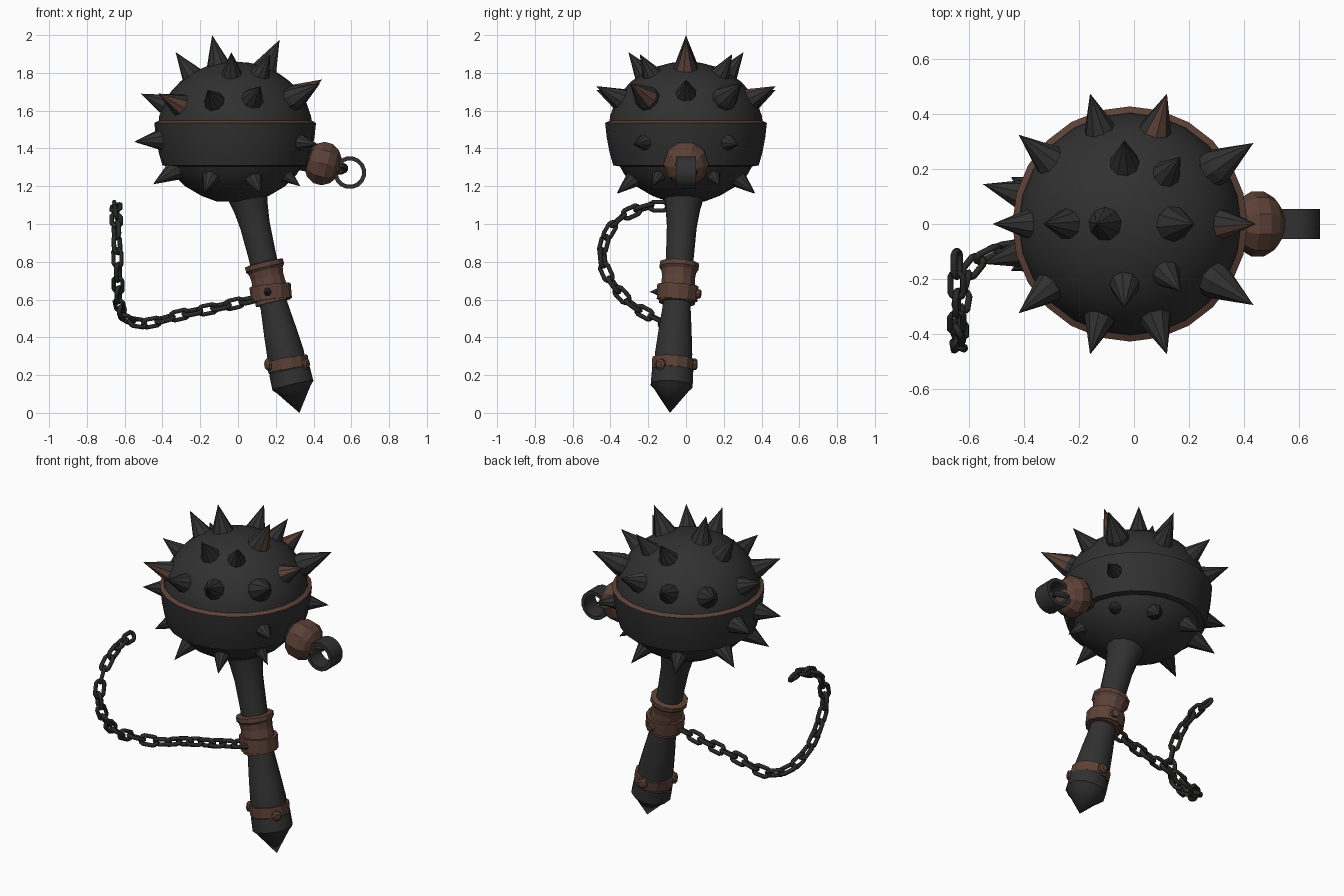
import bpy, bmesh, math, random
from mathutils import Vector, Matrix

if "Cube" in bpy.data.objects:
    bpy.data.objects.remove(bpy.data.objects["Cube"])

random.seed(4)


def material(name, rgb):
    m = bpy.data.materials.new(name)
    m.diffuse_color = (*rgb, 1)
    m.use_nodes = True
    m.node_tree.nodes["Principled BSDF"].inputs["Base Color"].default_value = m.diffuse_color
    return m


IRON = material("dark iron", (0.030, 0.030, 0.030))
RUST = material("rusty brown", (0.105, 0.052, 0.037))
CHAIN = material("chain iron", (0.022, 0.022, 0.021))


def finish(name, bm, mats, smooth=0):
    bmesh.ops.recalc_face_normals(bm, faces=bm.faces)
    me = bpy.data.meshes.new(name)
    bm.to_mesh(me)
    bm.free()
    for m in mats:
        me.materials.append(m)
    if smooth:
        me.shade_smooth()
        me.set_sharp_from_angle(angle=math.radians(smooth))
    ob = bpy.data.objects.new(name, me)
    bpy.context.collection.objects.link(ob)
    return ob


def revolve(bm, profile, start, direction, sides):
    """Spin (distance along axis, radius) points around an axis; ends are capped."""
    rot = Vector(direction).to_track_quat('Z', 'Y')
    start = Vector(start)
    rings = []
    for d, r in profile:
        n = 1 if r == 0 else sides
        rings.append([bm.verts.new(start + rot @ Vector((
            r * math.cos(2 * math.pi * i / sides), r * math.sin(2 * math.pi * i / sides), d)))
            for i in range(n)])
    faces = []
    for a, b in zip(rings, rings[1:]):
        for i in range(sides):
            j = (i + 1) % sides
            vs = [a[i % len(a)], a[j % len(a)], b[j % len(b)], b[i % len(b)]]
            faces.append(bm.faces.new(list(dict.fromkeys(vs))))
    for ring in (rings[0], rings[-1]):
        if len(ring) > 2:
            bm.faces.new(ring)
    return faces


def part(name, profile, start, direction, sides, mat, smooth=0):
    bm = bmesh.new()
    revolve(bm, profile, start, direction, sides)
    return finish(name, bm, [mat], smooth)


# Spiked head: dome, overhanging band with rusty lip, lower bowl
HEAD = Vector((-0.015, 0, 0))
dome = [(1.50 + 0.36 * math.sin(a), 0.41 * math.cos(a))
        for a in [math.radians(11.25 * i) for i in range(8)]] + [(1.86, 0)]
part("head_dome", dome, HEAD, (0, 0, 1), 24, IRON, 40)
bm = bmesh.new()
revolve(bm, [(1.12, 0.10), (1.15, 0.18), (1.20, 0.265), (1.26, 0.325), (1.305, 0.35),
             (1.31, 0.385), (1.38, 0.405), (1.46, 0.42), (1.535, 0.428), (1.55, 0.40)],
        HEAD, (0, 0, 1), 24)
for f in bm.faces:
    if f.calc_center_median().z > 1.54:
        f.material_index = 1
finish("head_lower_shell", bm, [IRON, RUST], 25)

# Spikes, given by tip position; those off the middle plane are mirrored in y
tips = [(-0.137, 0, 2.0), (0.22, 0, 1.975), (-0.33, 0, 1.91), (0.445, 0, 1.765),
        (-0.515, 0, 1.69), (-0.035, 0.305, 1.91), (0.17, 0.245, 1.90),
        (-0.16, 0.475, 1.71), (0.12, 0.475, 1.73), (-0.42, 0.325, 1.69),
        (0.435, 0.295, 1.745), (0.425, 0.28, 1.42), (-0.55, 0.145, 1.435),
        (0.12, 0.365, 1.16), (-0.18, 0.365, 1.165), (0.33, 0.18, 1.20),
        (-0.45, 0.17, 1.21)]
centre = Vector((-0.03, 0, 1.48))
bm = bmesh.new()
for x, y, z in tips:
    for s in ((1, -1) if y else (1,)):
        tip = Vector((x, y * s, z))
        d = (centre - tip).normalized()
        fs = revolve(bm, [(0, 0), (0.17, 0.066), (0.24, 0.066)], tip, d, 9)
        if random.random() < 0.2:          # rust patch on one or two facets
            k = random.randrange(8)
            for f in fs[k:k + 2]:
                f.material_index = 1
finish("head_spikes", bm, [IRON, RUST])

# Leaning handle with pointed pommel
FOOT = Vector((0.325, -0.085, 0.0))
AXIS = (Vector((-0.03, 0.01, 1.5)) - FOOT).normalized()
part("handle", [(0, 0), (0.13, 0.095), (0.15, 0.115), (0.23, 0.113), (0.24, 0.10),
                (0.32, 0.102), (0.45, 0.09), (0.58, 0.076), (0.85, 0.076),
                (1.02, 0.082), (1.12, 0.095), (1.22, 0.12)], FOOT, AXIS, 12, IRON, 35)

# Leather wraps on the handle
part("grip_collar", [(0.60, 0.07), (0.60, 0.098), (0.74, 0.09), (0.775, 0.095),
                     (0.79, 0.107), (0.815, 0.107), (0.82, 0.08)], FOOT, AXIS, 12, RUST)
tilted = (AXIS + Vector((0.12, 0, 0))).normalized()
mid = FOOT + AXIS * 0.66
part("grip_wrap", [(-0.045, 0.08), (-0.045, 0.108), (0.035, 0.11), (0.035, 0.08)],
     mid, tilted, 12, RUST)
low = FOOT + AXIS * 0.265
part("lower_strap", [(-0.03, 0.09), (-0.03, 0.112), (0.03, 0.114), (0.03, 0.09)],
     low, (AXIS + Vector((0.05, 0, 0))).normalized(), 12, RUST)

# Studs on the wraps
for i, (a, r) in enumerate([(205, 0.032), (-35, 0.03), (90, 0.03)]):
    d = Vector((math.cos(math.radians(a)), math.sin(math.radians(a)), 0))
    part(f"strap_stud_{i}", [(0.085, r), (0.122, r), (0.13, r * 0.6)], low, d, 8, RUST)
part("wrap_spike", [(0.08, 0.035), (0.15, 0)], mid, (-0.15, -1, 0), 6, IRON)
part("wrap_stud", [(0.09, 0.028), (0.125, 0.022)], mid, (0.2, 1, -0.1), 8, RUST)

# Side knob with its stub, eye and hanging ring
bm = bmesh.new()
bmesh.ops.create_uvsphere(bm, u_segments=10, v_segments=7, radius=1, matrix=(
    Matrix.Translation((0.45, 0, 1.32)) @ Matrix.Rotation(math.radians(105), 4, 'Y')
    @ Matrix.Diagonal((0.122, 0.122, 0.10, 1))))
finish("side_knob", bm, [RUST])
part("knob_stub", [(0, 0.085), (0.12, 0.07)], (0.30, 0, 1.37), (1, 0, -0.3), 10, IRON)


def closed_band(bm, path, section):
    """Sweep a section of (outward, sideways) offsets along a flat loop of (point, outward, side)."""
    rings = [[bm.verts.new(p + o * u + s * v) for u, v in section] for p, o, s in path]
    m = len(section)
    for a, b in zip(rings, rings[1:] + rings[:1]):
        for i in range(m):
            j = (i + 1) % m
            bm.faces.new((a[i], a[j], b[j], b[i]))


def loop_path(c, along, side, straight, radius, n):
    """Oval loop lying in the plane of two directions."""
    across = side.cross(along).normalized()
    path = []
    for i in range(n):
        a = 2 * math.pi * (i + 0.5) / n
        o = along * math.cos(a) + across * math.sin(a)
        path.append((c + o * radius + along * math.copysign(straight, math.cos(a)), o, side))
    return path


X, Y = Vector((1, 0, 0)), Vector((0, 1, 0))
bm = bmesh.new()
closed_band(bm, loop_path(Vector((0.592, 0, 1.272)), X, Y, 0, 0.076, 16),
            [(-0.011, -0.054), (0.011, -0.054), (0.011, 0.054), (-0.011, 0.054)])
finish("hanging_ring", bm, [IRON], 35)


def round_section(r, n):
    return [(r * math.cos(2 * math.pi * i / n), r * math.sin(2 * math.pi * i / n))
            for i in range(n)]


bm = bmesh.new()
closed_band(bm, loop_path(Vector((0.52, 0, 1.295)), X, Vector((0, 0.4, 0.92)), 0, 0.05, 10),
            round_section(0.016, 6))
finish("knob_eye", bm, [IRON])

# Chain: oval links spaced evenly on a smooth path
pts = [Vector(p) for p in [
    (0.10, -0.06, 0.605), (-0.10, -0.07, 0.56), (-0.30, -0.075, 0.52), (-0.48, -0.09, 0.475),
    (-0.59, -0.16, 0.50), (-0.63, -0.30, 0.585), (-0.635, -0.415, 0.73),
    (-0.64, -0.44, 0.87), (-0.645, -0.37, 1.01), (-0.645, -0.23, 1.085),
    (-0.645, -0.10, 1.095)]]
ext = [2 * pts[0] - pts[1]] + pts + [2 * pts[-1] - pts[-2]]
dense = []
for p0, p1, p2, p3 in zip(ext, ext[1:], ext[2:], ext[3:]):
    for k in range(20):
        t = k / 20
        dense.append(0.5 * (2 * p1 + (p2 - p0) * t + (2 * p0 - 5 * p1 + 4 * p2 - p3) * t * t
                            + (3 * p1 - p0 - 3 * p2 + p3) * t ** 3))
spots, walked, pitch = [], 0.0, 0.076
for a, b in zip(dense, dense[1:]):
    walked += (b - a).length
    if walked >= pitch * (len(spots) + 0.5):
        spots.append((b, (b - a).normalized()))
bm = bmesh.new()
for i, (p, d) in enumerate(spots):
    side = d.cross(Vector((0.6, 0.5, 0.62))).normalized()
    side = Matrix.Rotation(math.radians(90 * (i % 2) + 20), 3, d) @ side
    closed_band(bm, loop_path(p, d, side, 0.022, 0.025, 12), round_section(0.0125, 6))
finish("chain", bm, [CHAIN], 70)
